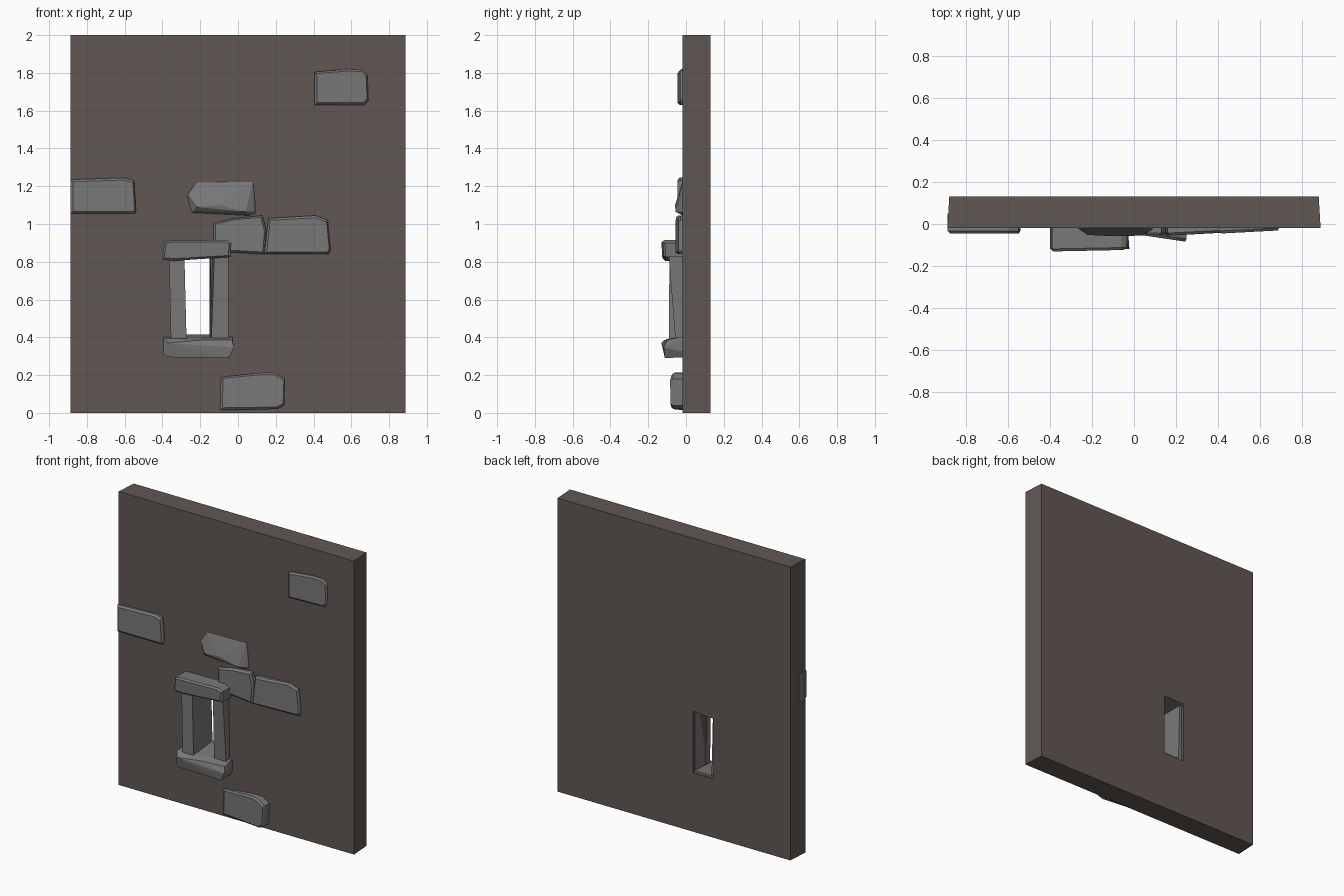
import bpy, bmesh, math

if "Cube" in bpy.data.objects:
    bpy.data.objects.remove(bpy.data.objects["Cube"])


def material(name, rgb):
    m = bpy.data.materials.new(name)
    m.diffuse_color = (*rgb, 1)
    m.use_nodes = True
    m.node_tree.nodes["Principled BSDF"].inputs["Base Color"].default_value = m.diffuse_color
    return m


MORTAR = material("brown mortar", (0.118, 0.096, 0.086))
STONE = material("grey stone", (0.19, 0.19, 0.19))


def finish(name, bm, mat):
    bmesh.ops.recalc_face_normals(bm, faces=bm.faces)
    me = bpy.data.meshes.new(name)
    bm.to_mesh(me)
    bm.free()
    me.materials.append(mat)
    ob = bpy.data.objects.new(name, me)
    bpy.context.collection.objects.link(ob)
    return ob


def stone(name, outline, y, slope_x=0.0, slope_z=0.0, back=0.05, edge=0.012, extra=()):
    """Rough-hewn block: tilted front face, chamfered rim, flat back, wrapped in a hull."""
    bm = bmesh.new()
    cx = sum(p[0] for p in outline) / len(outline)
    cz = sum(p[1] for p in outline) / len(outline)
    w = max(abs(p[0] - cx) for p in outline)
    h = max(abs(p[1] - cz) for p in outline)
    for x, z in outline:
        fy = y + slope_x * (x - cx) + slope_z * (z - cz)
        fx = cx + (x - cx) * (1 - edge / w)
        fz = cz + (z - cz) * (1 - edge / h)
        bm.verts.new((fx, fy, fz))
        bm.verts.new((x, fy + edge, z))
        bm.verts.new((x, back, z))
    for p in extra:
        bm.verts.new(p)
    r = bmesh.ops.convex_hull(bm, input=bm.verts[:])
    junk = {g for g in r["geom_interior"] + r["geom_unused"] if isinstance(g, bmesh.types.BMVert)}
    bmesh.ops.delete(bm, geom=list(junk), context='VERTS')
    bmesh.ops.dissolve_limit(bm, angle_limit=math.radians(2), verts=bm.verts[:], edges=bm.edges[:])
    return finish(name, bm, STONE)


def block(name, corners):
    """Six-sided stone from four front and four back corners."""
    bm = bmesh.new()
    for c in corners:
        bm.verts.new(c)
    bmesh.ops.convex_hull(bm, input=bm.verts[:])
    bmesh.ops.dissolve_limit(bm, angle_limit=math.radians(2), verts=bm.verts[:], edges=bm.edges[:])
    return finish(name, bm, STONE)


# wall slab with window opening
bm = bmesh.new()


def ring(x0, x1, z0, z1, y):
    return [bm.verts.new((x, y, z)) for x, z in ((x0, z0), (x1, z0), (x1, z1), (x0, z1))]


front_out, back_out = ring(-.887, .887, 0, 2, -.018), ring(-.878, .878, 0, 2, .13)
front_in, back_in = ring(-.30, -.145, .40, .82, -.018), ring(-.30, -.145, .40, .82, .13)
for a, b in ((front_out, front_in), (back_out, back_in), (front_out, back_out), (front_in, back_in)):
    for i in range(4):
        j = (i + 1) % 4
        bm.faces.new((a[i], a[j], b[j], b[i]))
finish("wall_slab", bm, MORTAR)

# window frame stones, running back through the wall
block("left_jamb", [(-.355, -.09, .37), (-.272, -.09, .37), (-.284, -.088, .84), (-.365, -.088, .84),
                    (-.355, .115, .37), (-.272, .115, .37), (-.284, .115, .84), (-.365, .115, .84)])
block("right_jamb", [(-.142, -.055, .37), (-.05, -.055, .37), (-.05, -.092, .84), (-.125, -.092, .84),
                     (-.15, .115, .37), (-.06, .115, .37), (-.06, .115, .84), (-.15, .115, .84)])
stone("lintel", [(-.40, .81), (-.34, .805), (-.04, .825), (-.035, .90), (-.06, .915), (-.36, .912), (-.39, .905)],
      -.125, .02, -.05, back=.126)
block("sill", [(-.37, -.112, .295), (-.05, -.112, .29), (-.022, -.118, .345), (-.03, -.10, .385),
               (-.37, -.13, .37), (-.395, -.10, .31), (-.395, -.09, .395), (-.03, -.04, .40),
               (-.20, -.115, .385), (-.39, .12, .31), (-.04, .12, .30), (-.04, .12, .414), (-.39, .12, .414)])

# scattered face stones
stone("upper_right_stone", [(.405, 1.63), (.67, 1.63), (.69, 1.655), (.685, 1.79), (.665, 1.815),
                            (.59, 1.82), (.405, 1.805)], -.036, .05, 0)
stone("left_stone", [(-.886, 1.055), (-.545, 1.055), (-.54, 1.07), (-.55, 1.23), (-.60, 1.245),
                     (-.886, 1.235)], -.045)
stone("middle_stone", [(-.275, 1.15), (-.23, 1.23), (.09, 1.235), (.095, 1.06), (.06, 1.045), (-.245, 1.06)],
      -.025, 0, .06, extra=[(-.22, -.052, 1.09), (-.10, -.058, 1.10), (.04, -.055, 1.065), (-.22, -.035, 1.16)])
stone("inner_stone", [(-.13, .855), (-.13, 1.005), (-.02, 1.03), (.13, 1.045), (.15, .96), (.14, .84)],
      -.046, -.06, 0)
stone("outer_stone", [(.14, .84), (.48, .84), (.49, .86), (.475, 1.02), (.41, 1.045), (.16, 1.03)],
      -.045, .05, 0)
stone("bottom_stone", [(-.095, .015), (.21, .02), (.245, .04), (.25, .18), (.20, .21), (.15, .215), (-.09, .19)],
      -.066, -.14, 0)
